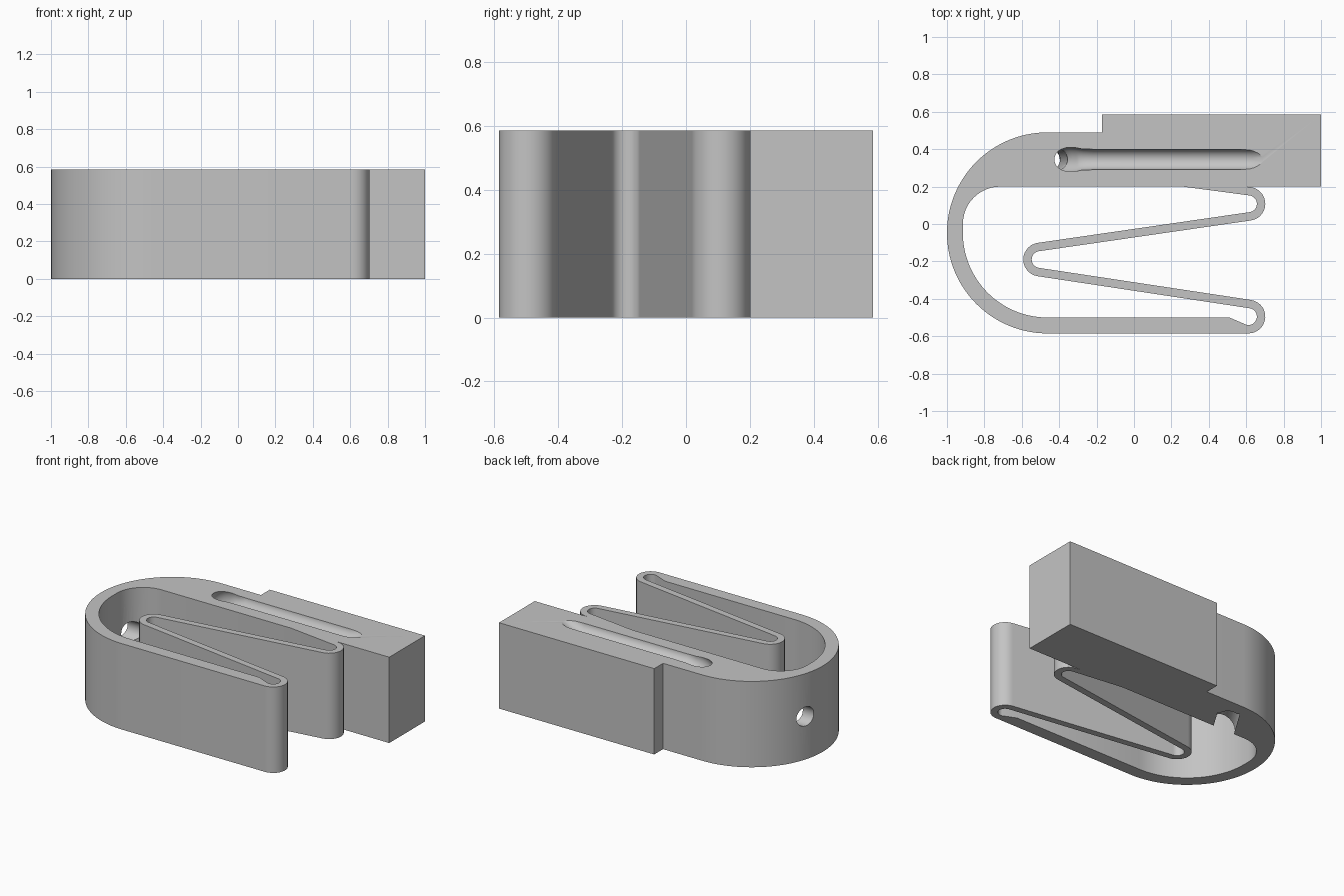
import bpy, bmesh
from math import sin, cos, radians
from mathutils import Vector

cube = bpy.data.objects.get("Cube")
if cube:
    bpy.data.objects.remove(cube, do_unlink=True)

H = 0.585            # height of the clip
R_OUT, R_IN = 0.09, 0.045   # outer and inner radius of the spring bends
TILT = 8             # slope of the spring leaves in degrees
BEND_TOP, BEND_MID, BEND_LOW = (0.612, 0.108), (-0.502, -0.19), (0.612, -0.495)
BIG = (-0.4625, -0.0475)    # centre of the large round end

grey = bpy.data.materials.new("plain_grey")
grey.use_nodes = True
colour = (0.55, 0.55, 0.55, 1)
grey.diffuse_color = colour
grey.node_tree.nodes["Principled BSDF"].inputs["Base Color"].default_value = colour


def arc(centre, r, start, end, steps=14):
    """Points along an arc, angles in degrees."""
    angles = [radians(start + (end - start) * i / steps) for i in range(steps + 1)]
    return [(centre[0] + r * cos(a), centre[1] + r * sin(a)) for a in angles]


def add_object(name, bm):
    bmesh.ops.recalc_face_normals(bm, faces=bm.faces)
    mesh = bpy.data.meshes.new(name)
    bm.to_mesh(mesh)
    bm.free()
    obj = bpy.data.objects.new(name, mesh)
    bpy.context.collection.objects.link(obj)
    mesh.materials.append(grey)
    return obj


def prism(name, outline, z0, z1):
    bm = bmesh.new()
    face = bm.faces.new([bm.verts.new((x, y, z0)) for x, y in outline])
    top = bmesh.ops.extrude_face_region(bm, geom=[face])["geom"]
    verts = [v for v in top if isinstance(v, bmesh.types.BMVert)]
    bmesh.ops.translate(bm, verts=verts, vec=(0, 0, z1 - z0))
    return add_object(name, bm)


def rod(name, a, b, r):
    """Cylinder between two points."""
    a, b = Vector(a), Vector(b)
    bm = bmesh.new()
    bmesh.ops.create_cone(bm, cap_ends=True, segments=32, radius1=r, radius2=r,
                          depth=(b - a).length)
    turn = (b - a).to_track_quat("Z", "Y").to_matrix().to_4x4()
    bmesh.ops.transform(bm, matrix=turn, verts=bm.verts)
    bmesh.ops.translate(bm, verts=bm.verts, vec=(a + b) / 2)
    return add_object(name, bm)


def channel(name, path, sides=28):
    """Tube in the plane y = const through (x, z, radius) stations."""
    bm = bmesh.new()
    rings = []
    for i, (x, z, r) in enumerate(path):
        before, after = path[max(i - 1, 0)], path[min(i + 1, len(path) - 1)]
        t = Vector((after[0] - before[0], 0, after[1] - before[1])).normalized()
        n = Vector((-t.z, 0, t.x))
        ring = []
        for k in range(sides):
            a = radians(360 * k / sides)
            ring.append(bm.verts.new(Vector((x, 0.345, z)) + r * (cos(a) * n + sin(a) * Vector((0, 1, 0)))))
        rings.append(ring)
    for p, q in zip(rings, rings[1:]):
        for k in range(sides):
            m = (k + 1) % sides
            bm.faces.new((p[k], p[m], q[m], q[k]))
    bm.faces.new(rings[0])
    bm.faces.new(rings[-1])
    return add_object(name, bm)


# Outer contour: block, round end, lower bar and right side of the spring
outer = [(1, 0.2), (1, H), (-0.17, H), (-0.17, 0.49)]
outer += arc(BIG, 0.5375, 90, 270, 56)
outer += arc(BEND_LOW, R_OUT, -90, 90 - TILT)
outer += arc(BEND_MID, R_IN, 270 - TILT, 90 + TILT)
outer += arc(BEND_TOP, R_OUT, TILT - 90, 90 - TILT)
outer += [(0.60, 0.2)]
clip = prism("spring_clip", outer, 0, H)

# Cavity: inside of the round end and left side of the spring
inner = [(0.26, 0.2)]
inner += arc(BEND_TOP, R_IN, 90 - TILT, TILT - 90)
inner += arc(BEND_MID, R_OUT, 90 + TILT, 270 - TILT)
inner += arc(BEND_LOW, R_IN, 90 - TILT, -105)
inner += [(0.51, -0.5)]
inner += arc(BIG, 0.4525, 270, 180, 32)
inner += arc((-0.715, 0), 0.2, 180, 90, 12)
cavity = prism("cavity_cutter", inner, -0.2, H + 0.2)

# Wire channel: groove along the top that bends down through the body
path = [(0.70, 0.655, 0.055), (0.61, 0.605, 0.055), (0.56, 0.59, 0.055), (-0.22, 0.59, 0.055)]
for i in range(9):
    a = radians(90 + 10 * i)
    path.append((-0.28 + 0.135 * cos(a), 0.44 + 0.135 * sin(a), 0.058 + 0.014 * sin(radians(180 * i / 8))))
path += [(-0.43, 0.3, 0.06), (-0.455, 0.08, 0.06), (-0.46, -0.1, 0.06)]
groove = channel("wire_channel_cutter", path)

# Slanted groove underneath, and round hole through the curved wall
under = rod("under_groove_cutter", (-0.44, 0.375, 0.03), (-0.585, 0.14, 0.03), 0.075)
hole = rod("wall_hole_cutter", (-1.1, 0.107, 0.293), (-0.8, 0.107, 0.293), 0.065)

bpy.ops.object.select_all(action="DESELECT")
bpy.context.view_layer.objects.active = clip
clip.select_set(True)
for cutter in (cavity, groove, under, hole):
    cutter.hide_render = True
    mod = clip.modifiers.new(cutter.name, "BOOLEAN")
    mod.operation, mod.solver, mod.object = "DIFFERENCE", "EXACT", cutter
    bpy.ops.object.modifier_apply(modifier=mod.name)
    bpy.data.objects.remove(cutter, do_unlink=True)

bpy.ops.object.shade_smooth_by_angle(angle=radians(30))
